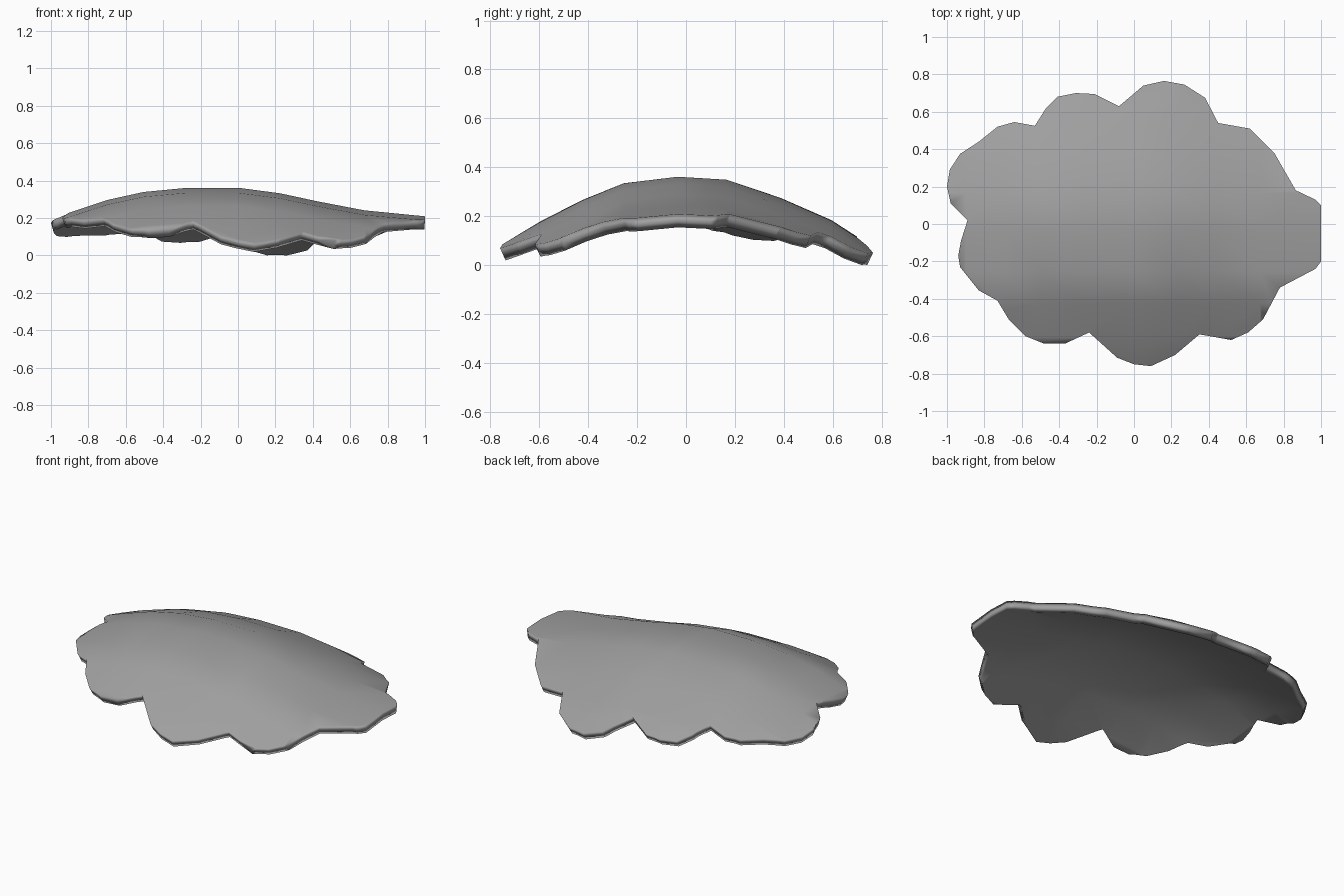
import bpy
import bmesh
from mathutils import Vector

cube = bpy.data.objects.get("Cube")
if cube:
    bpy.data.objects.remove(cube, do_unlink=True)

THICKNESS = 0.055
RIM_WIDTH = 0.02

# Scalloped outline of the shell, seen from above
OUTLINE = [
    (-1, .2), (-.985, .29), (-.93, .375), (-.83, .44), (-.73, .52), (-.64, .545),
    (-.53, .525), (-.47, .62), (-.41, .68), (-.31, .7), (-.21, .695),
    (-.08, .63), (.05, .74), (.16, .765), (.27, .745), (.38, .675),
    (.45, .54), (.62, .51), (.75, .38), (.865, .18), (.97, .13), (1, .1),
    (1, -.2), (.97, -.24), (.78, -.34), (.69, -.51), (.61, -.58), (.52, -.62),
    (.35, -.59), (.22, -.7), (.09, -.76), (0, -.75), (-.09, -.715),
    (-.24, -.58), (-.37, -.64), (-.48, -.64), (-.58, -.6), (-.67, -.51),
    (-.73, -.41), (-.83, -.355), (-.93, -.23), (-.94, -.17), (-.925, -.09),
    (-.89, .02), (-.98, .11),
]

# Ridge height along x, and drop of the surface away from the ridge along y
RIDGE = [(-1.05, .15), (-.9, .205), (-.7, .272), (-.505, .315), (-.275, .337), (.005, .337),
         (.225, .308), (.425, .265), (.675, .217), (1.05, .18)]
DROP = [(-.8, -.305), (-.605, -.19), (-.425, -.097), (-.255, -.027), (-.035, 0),
        (.165, -.012), (.385, -.087), (.595, -.18), (.8, -.315)]


def interpolate(table, value):
    """Piecewise linear lookup in a list of (position, height) pairs."""
    value = min(max(value, table[0][0]), table[-1][0])
    for (a, low), (b, high) in zip(table, table[1:]):
        if value <= b:
            return low + (high - low) * (value - a) / (b - a)


def height(x, y):
    return interpolate(RIDGE, x) + interpolate(DROP, y) * (1 - 0.2 * x * x)


def surface_normal(x, y, step=0.08):
    slope_x = (height(x + step, y) - height(x - step, y)) / (2 * step)
    slope_y = (height(x, y + step) - height(x, y - step)) / (2 * step)
    return Vector((-slope_x, -slope_y, 1)).normalized()


def make_material(name, colour):
    material = bpy.data.materials.new(name)
    material.use_nodes = True
    material.diffuse_color = colour
    material.node_tree.nodes["Principled BSDF"].inputs["Base Color"].default_value = colour
    return material


# Flat sheet with a narrow rim band
bm = bmesh.new()
sheet = bm.faces.new([bm.verts.new((x, y, 0)) for x, y in reversed(OUTLINE)])
bmesh.ops.inset_region(bm, faces=[sheet], thickness=RIM_WIDTH,
                       use_boundary=True, use_even_offset=True)

# Cut the sheet into a grid that follows the bends
for axis, table in enumerate((RIDGE, DROP)):
    direction = Vector((0, 0, 0))
    direction[axis] = 1
    for position, _ in table[1:-1]:
        bmesh.ops.bisect_plane(bm, geom=bm.verts[:] + bm.edges[:] + bm.faces[:],
                               dist=0.0001, plane_co=direction * position, plane_no=direction)

# Lift into a dome, then copy it downwards as the underside
top_verts = bm.verts[:]
rim_verts = {v for v in top_verts if v.is_boundary}
copy = bmesh.ops.duplicate(bm, geom=bm.verts[:] + bm.edges[:] + bm.faces[:])
twins = copy["vert_map"]
for vert in top_verts:
    x, y = vert.co.x, vert.co.y
    point = Vector((x, y, height(x, y)))
    inward = surface_normal(x, y) * THICKNESS
    if vert in rim_verts:
        vert.co = twins[vert].co = point - inward / 2
    else:
        vert.co = point
        twins[vert].co = point - inward

# Join the two skins along the rim
rim_pairs = list(rim_verts) + [twins[v] for v in rim_verts]
bmesh.ops.remove_doubles(bm, verts=rim_pairs, dist=0.0001)
bmesh.ops.recalc_face_normals(bm, faces=bm.faces[:])
lowest = min(v.co.z for v in bm.verts)
bmesh.ops.translate(bm, verts=bm.verts[:], vec=(0, 0, -lowest))

mesh = bpy.data.meshes.new("scalloped_shell")
bm.to_mesh(mesh)
bm.free()
shell = bpy.data.objects.new("scalloped_shell", mesh)
bpy.context.collection.objects.link(shell)
mesh.materials.append(make_material("mid_grey", (0.35, 0.35, 0.35, 1)))

# Smooth skin with a soft rim
mesh.shade_smooth()
weighted = shell.modifiers.new("soft_rim", 'WEIGHTED_NORMAL')
weighted.weight = 60
